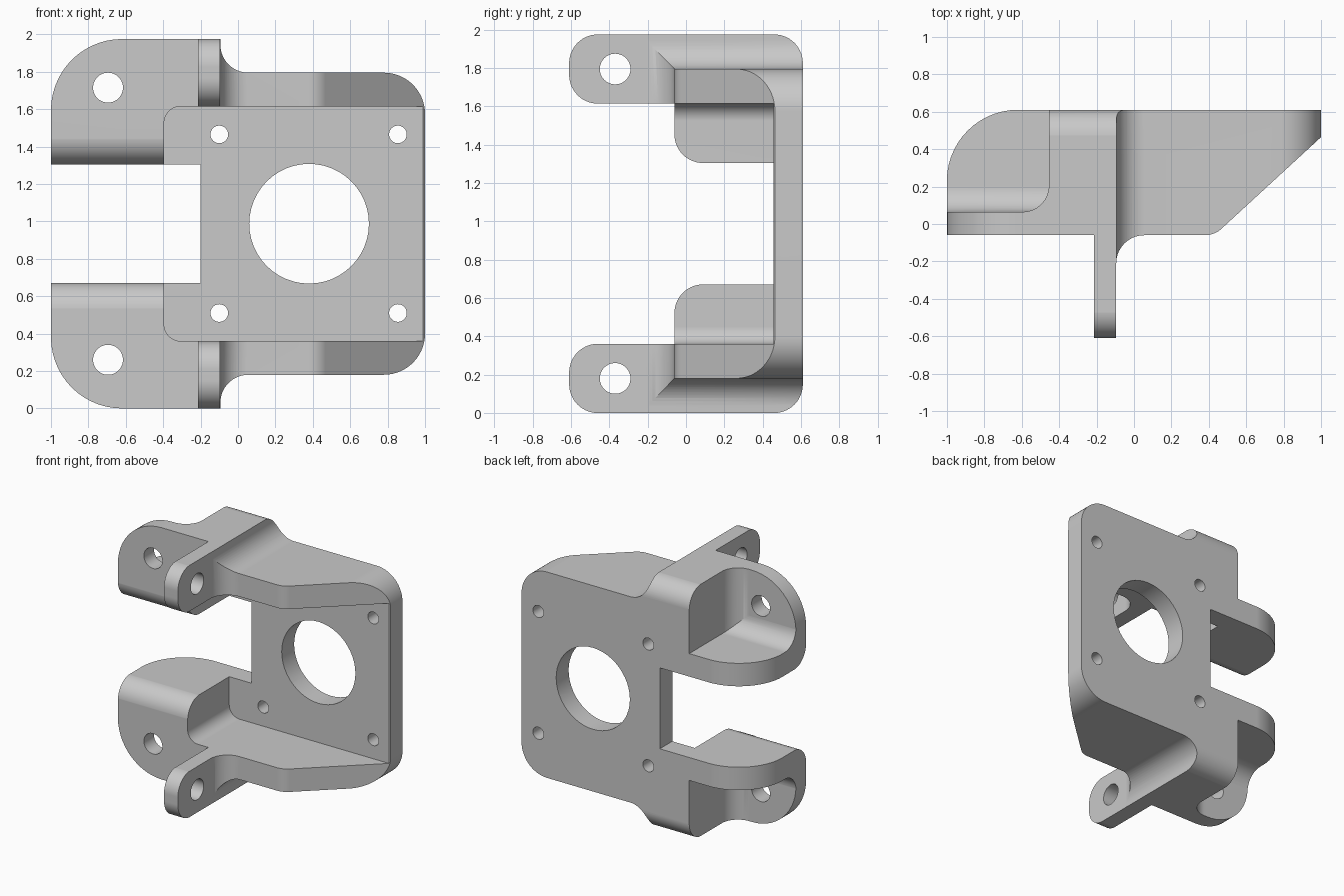
import bpy, bmesh, math
from mathutils import Vector

if "Cube" in bpy.data.objects:
    bpy.data.objects.remove(bpy.data.objects["Cube"], do_unlink=True)

H = 1.975          # overall height; the part is mirrored about H / 2
T = 0.18           # flange thickness
E = 0.0006         # small overlap that keeps cutting faces apart
GREY = (0.585, 0.585, 0.585, 1)

grey = bpy.data.materials.new("plain grey")
grey.use_nodes = True
grey.diffuse_color = GREY
grey.node_tree.nodes["Principled BSDF"].inputs["Base Color"].default_value = GREY


def rounded(corners, steps=14):
    """Outline from (u, v, radius) corners, each replaced by a tangent arc."""
    out, n = [], len(corners)
    for i, (u, v, r) in enumerate(corners):
        p = Vector((u, v))
        if r == 0:
            out.append(p)
            continue
        a = (Vector(corners[i - 1][:2]) - p).normalized()
        b = (Vector(corners[(i + 1) % n][:2]) - p).normalized()
        half = a.angle(b) / 2
        centre = p + (a + b).normalized() * (r / math.sin(half))
        start = p + a * (r / math.tan(half)) - centre
        end = p + b * (r / math.tan(half)) - centre
        sweep = start.angle(end)
        for k in range(steps + 1):
            t = k / steps
            out.append(centre + (start * math.sin((1 - t) * sweep)
                                 + end * math.sin(t * sweep)) / math.sin(sweep))
    return out


def mirrored(half):
    """Close a lower-half (u, z, radius) outline with its upper mirror image."""
    return half + [(u, H - z, r) for u, z, r in reversed(half)]


def prism(name, axis, outline, lo, hi):
    """Extrude a 2D outline along axis; the outline uses the other two axes in order."""
    place = {"x": lambda p, d: (d, p.x, p.y),
             "y": lambda p, d: (p.x, d, p.y),
             "z": lambda p, d: (p.x, p.y, d)}[axis]
    bm = bmesh.new()
    ends = [[bm.verts.new(place(p, d)) for p in outline] for d in (lo, hi)]
    for ring in ends:
        bm.faces.new(ring)
    for i in range(len(outline)):
        bm.faces.new((ends[0][i - 1], ends[0][i], ends[1][i], ends[1][i - 1]))
    bmesh.ops.recalc_face_normals(bm, faces=bm.faces)
    mesh = bpy.data.meshes.new(name)
    bm.to_mesh(mesh)
    bm.free()
    mesh.materials.append(grey)
    obj = bpy.data.objects.new(name, mesh)
    bpy.context.collection.objects.link(obj)
    return obj


def solid_volume(mesh):
    """Volume of a closed mesh, or zero if it has open edges."""
    bm = bmesh.new()
    bm.from_mesh(mesh)
    closed = all(edge.is_manifold for edge in bm.edges)
    volume = bm.calc_volume(signed=True) if closed else 0
    bm.free()
    return volume


def combine(target, tool, operation):
    """Apply a boolean, checking that it leaves a smaller closed solid."""
    before = solid_volume(target.data)
    mod = target.modifiers.new("cut", "BOOLEAN")
    mod.operation, mod.object = operation, tool
    for solver in ("MANIFOLD", "EXACT"):
        mod.solver = solver
        graph = bpy.context.evaluated_depsgraph_get()
        graph.update()
        result = bpy.data.meshes.new_from_object(target.evaluated_get(graph))
        if 0 < solid_volume(result) < before - 1e-5:
            break
    target.modifiers.clear()
    target.data = result
    bpy.data.objects.remove(tool, do_unlink=True)


def hole(axis, u, v, r, lo, hi):
    ring = [Vector((u + r * math.cos(a), v + r * math.sin(a)))
            for a in (math.tau * k / 48 for k in range(48))]
    combine(bracket, prism("hole", axis, ring, lo, hi), "DIFFERENCE")


# Outer form: the common volume of front, top and side outlines
front = mirrored([(-0.2, 0.67, 0), (-1, 0.67, 0), (-1, 0, 0.38), (E - 0.095, 0, 0),
                  (E - 0.095, T, 0.15), (1, T, 0.22)])
top = [(-1 - E, -0.06, 0), (-0.215, -0.06, 0), (-0.215, -0.61 - E, 0),
       (-0.095, -0.61 - E, 0), (-0.095, -0.06, 0.15), (0.43, -0.06, 0.13),
       (1 + E, 0.465, 0), (1 + E, 0.61 + E, 0), (-1 - E, 0.61 + E, 0.38)]
side = mirrored([(0.455, 0.67 + E, 0), (-0.06 - E, 0.67 + E, 0.15), (-0.06 - E, 2 * T + E, 0),
                 (-0.61, 2 * T + E, 0.15), (-0.61, -E, 0.15), (0.61, -E, 0.15)])
bracket = prism("bracket", "y", rounded(front), -1, 1)
combine(bracket, prism("top_form", "z", rounded(top), -1, 3), "INTERSECT")
combine(bracket, prism("side_form", "x", rounded(side), -2, 2), "INTERSECT")

# Space between the flanges, in front of the back plate
inside = mirrored([(2, 2 * T, 0), (-0.395, 2 * T, 0.09)])
combine(bracket, prism("inside", "y", rounded(inside), -1, 0.455 + E), "DIFFERENCE")

# Pockets behind the ears, open at the back and outer sides
for flip in (False, True):
    plan = [(-2, 0.065, 0), (-0.455, 0.065, 0.14), (-0.455, 2, 0), (-2, 2, 0)]
    section = [(0.065 - E, -1, 0), (0.065 - E, 0.67 - T, 0.14), (3, 0.67 - T, 0), (3, -1, 0)]
    if flip:
        section = [(y, H - z, r) for y, z, r in section]
    pocket = prism("pocket", "z", rounded(plan), -2, 4)
    combine(pocket, prism("pocket_section", "x", rounded(section), -3, 1), "INTERSECT")
    combine(bracket, pocket, "DIFFERENCE")

# Holes: ears, tabs, plate corners and the large centre opening
for z in (0.26, H - 0.26):
    hole("y", -0.695, z, 0.08, -0.3, 0.3)
for z in (T, H - T):
    hole("x", -0.37, z, 0.08, -0.5, 0.2)
for x in (-0.1, 0.855):
    for z in (0.51, H - 0.51):
        hole("y", x, z, 0.047, 0.3, 0.8)
hole("y", 0.38, H / 2, 0.32, 0.3, 0.8)

# Smooth rounds with crisp edges
bpy.ops.object.select_all(action="DESELECT")
bracket.select_set(True)
bpy.context.view_layer.objects.active = bracket
bpy.ops.object.shade_smooth_by_angle(angle=math.radians(25))
weighted = bracket.modifiers.new("even_shading", "WEIGHTED_NORMAL")
weighted.keep_sharp = True
